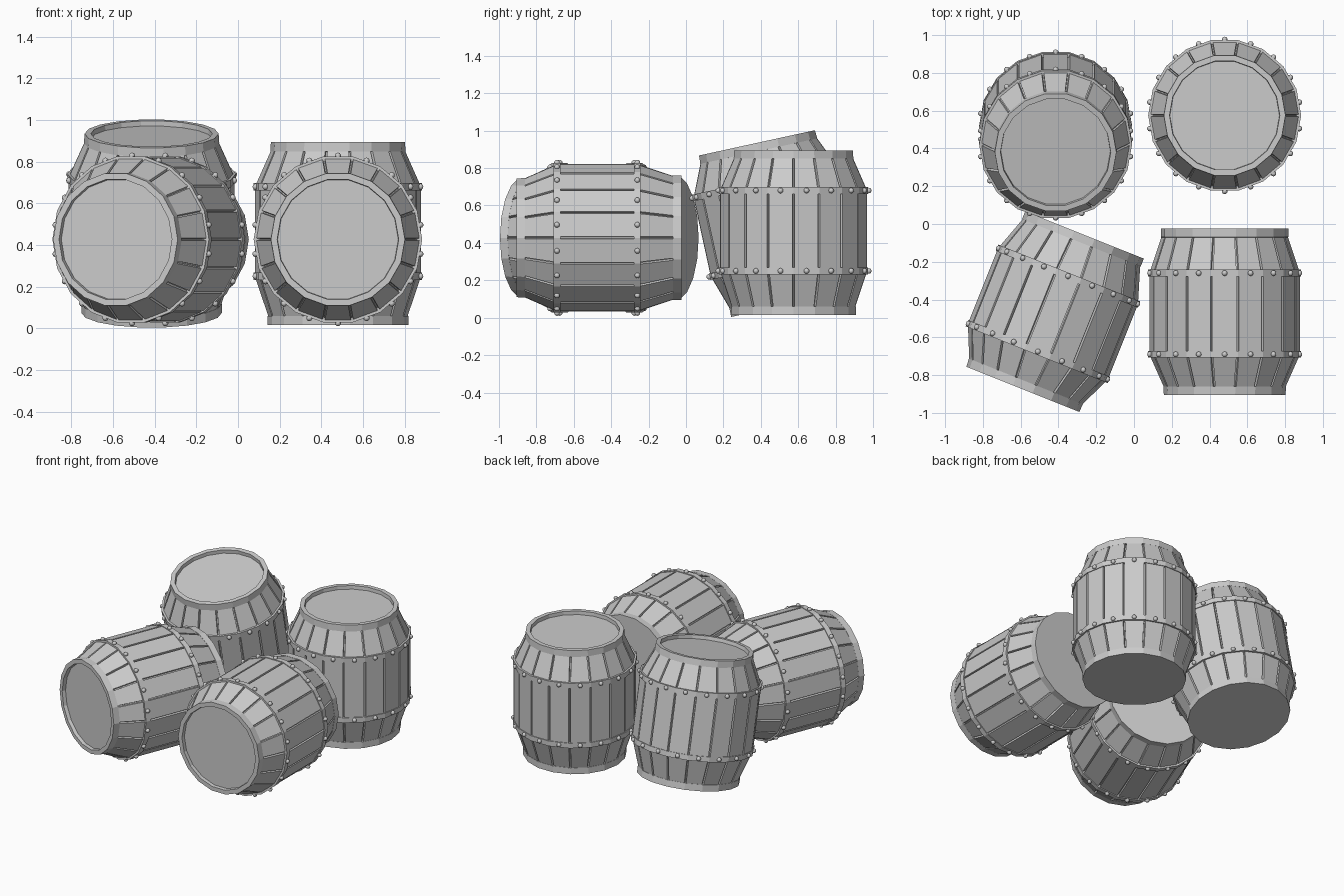
import bpy, bmesh
from math import pi, sin, cos, radians
from mathutils import Matrix, Vector

if "Cube" in bpy.data.objects:
    bpy.data.objects.remove(bpy.data.objects["Cube"])

N = 18          # staves per barrel
H = 0.88        # barrel height
HOOPS = (0.235, 0.665)


def ring_point(r, a, z):
    return Vector((r * cos(a), r * sin(a), z))


def to_mesh(bm, name):
    bmesh.ops.recalc_face_normals(bm, faces=bm.faces)
    me = bpy.data.meshes.new(name)
    bm.to_mesh(me)
    bm.free()
    return me


def lathe(bm, profile, closed=False):
    """Revolve (radius, z) points in N flat sides; open ends get capped."""
    rings = [[bm.verts.new(ring_point(r, 2 * pi * i / N, z)) for i in range(N)]
             for r, z in profile]
    pairs = list(zip(rings, rings[1:]))
    if closed:
        pairs.append((rings[-1], rings[0]))
    for a, b in pairs:
        for i in range(N):
            j = (i + 1) % N
            bm.faces.new((a[i], a[j], b[j], b[i]))
    if not closed:
        bm.faces.new(rings[0])
        bm.faces.new(rings[-1])


# Core with flat bottom, end rims and recessed lid
bm = bmesh.new()
lathe(bm, [(0.338, 0), (0.338, 0.045), (0.318, 0.047), (0.384, 0.235),
           (0.384, 0.665), (0.308, 0.833), (0.325, 0.835), (0.322, H),
           (0.292, H), (0.290, H - 0.025)])
core = to_mesh(bm, "barrel_core")

# Staves: planks with narrow gaps between them
bm = bmesh.new()
profile = [(0.336, 0.044), (0.400, 0.235), (0.400, 0.665), (0.324, 0.836)]
for k in range(N):
    a0, a1 = 2 * pi * k / N, 2 * pi * (k + 1) / N
    loops = []
    for r, z in profile:
        p, q = ring_point(r, a0, z), ring_point(r, a1, z)
        d = (q - p).normalized() * 0.006
        p, q = p + d, q - d
        inward = ring_point(-0.025, (a0 + a1) / 2, 0)
        loops.append([bm.verts.new(v) for v in (p, q, q + inward, p + inward)])
    for a, b in zip(loops, loops[1:]):
        for i in range(4):
            j = (i + 1) % 4
            bm.faces.new((a[i], a[j], b[j], b[i]))
    bm.faces.new(loops[0])
    bm.faces.new(loops[-1])
staves = to_mesh(bm, "barrel_staves")

# Hoops
bm = bmesh.new()
for z in HOOPS:
    lathe(bm, [(0.38, z - 0.018), (0.405, z - 0.018),
               (0.405, z + 0.018), (0.38, z + 0.018)], closed=True)
hoops = to_mesh(bm, "barrel_hoops")

# Rivets, one per stave on each hoop
bm = bmesh.new()
for z in HOOPS:
    for k in range(N):
        bmesh.ops.create_uvsphere(
            bm, u_segments=10, v_segments=6, radius=0.015,
            matrix=Matrix.Translation(ring_point(0.402, 2 * pi * (k + 0.5) / N, z)))
for f in bm.faces:
    f.smooth = True
rivets = to_mesh(bm, "barrel_rivets")

# Placement: bottom centre, tilt about x, turn about z
barrels = {
    "upright_barrel": ((0.48, 0.575, 0.015), 0, 0),
    "leaning_barrel": ((-0.415, 0.567, 0.075), 12.3, 0),
    "lying_barrel": ((0.48, -0.025, 0.427), 90, 0),
    "turned_lying_barrel": ((-0.262, -0.058, 0.427), 90, -21.8),
}
for name, (loc, tilt, turn) in barrels.items():
    m = (Matrix.Translation(loc) @ Matrix.Rotation(radians(turn), 4, 'Z')
         @ Matrix.Rotation(radians(tilt), 4, 'X'))
    for part, me in (("core", core), ("staves", staves),
                     ("hoops", hoops), ("rivets", rivets)):
        ob = bpy.data.objects.new(f"{name}_{part}", me)
        ob.matrix_world = m
        bpy.context.collection.objects.link(ob)
